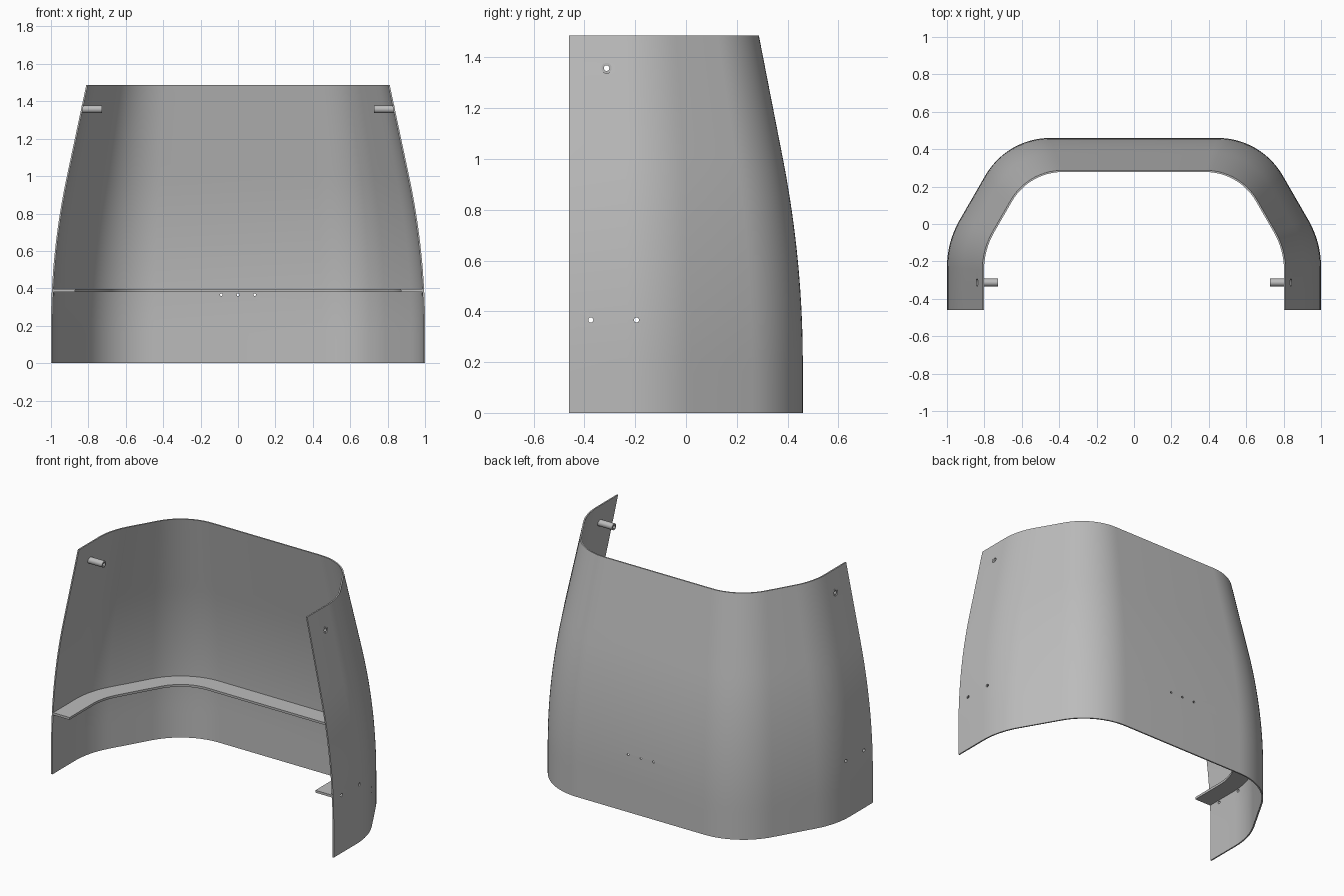
import bpy, bmesh
from math import sin, cos, tan, pi, radians
from mathutils import Matrix, Vector

cube = bpy.data.objects.get("Cube")
if cube:
    bpy.data.objects.remove(cube, do_unlink=True)

HEIGHT, FRONT, THICK = 1.487, -0.46, 0.009

grey = bpy.data.materials.new("plain grey")
grey.use_nodes = True
grey.diffuse_color = (0.5, 0.5, 0.5, 1)
grey.node_tree.nodes["Principled BSDF"].inputs["Base Color"].default_value = (0.5, 0.5, 0.5, 1)


def add_object(name, bm):
    bmesh.ops.recalc_face_normals(bm, faces=bm.faces)
    mesh = bpy.data.meshes.new(name)
    bm.to_mesh(mesh)
    bm.free()
    mesh.materials.append(grey)
    obj = bpy.data.objects.new(name, mesh)
    bpy.context.collection.objects.link(obj)
    return obj


def activate(obj):
    bpy.ops.object.select_all(action='DESELECT')
    obj.select_set(True)
    bpy.context.view_layer.objects.active = obj


def smooth(obj):
    activate(obj)
    bpy.ops.object.shade_smooth_by_angle(angle=radians(30))


def taper(z):
    """Inward lean of the shell: upright, then curved, then straight."""
    start, end, k = 0.2, 1.0, 0.122
    c = min(max(z - start, 0), end - start)
    return k * c * c + 2 * k * c * max(z - end, 0)


def outline(z, inset):
    """Plan of the shell at a height: sides, slanted quarters and back."""
    t = taper(z)
    side = 1 - 1.09 * t - inset
    back = 0.46 - t - inset
    slant = 0.818 - 1.06 * t - inset
    r_side = 0.5 - 0.46 * t - inset
    r_back = 0.4 - 0.46 * t - inset
    s, c = sin(pi / 6), cos(pi / 6)
    side_y = (slant - c * side) / s - r_side * tan(pi / 12)
    back_x = (slant - s * back) / c - r_back * tan(pi / 6)
    pts = [(side, FRONT)]
    for i in range(9):
        a = pi / 6 * i / 8
        pts.append((side - r_side + r_side * cos(a), side_y + r_side * sin(a)))
    for i in range(15):
        a = pi / 6 + pi / 3 * i / 14
        pts.append((back_x + r_back * cos(a), back - r_back + r_back * sin(a)))
    pts += [(-x, y) for x, y in reversed(pts)]
    return [Vector((x, y, z)) for x, y in pts]


def band(name, heights, outer, inner):
    """Closed solid between two insets of the outline."""
    bm = bmesh.new()
    rows = [outline(z, outer) for z in heights]
    rows += [outline(z, inner) for z in reversed(heights)]
    rows = [[bm.verts.new(p) for p in row] for row in rows]
    for a, b in zip(rows, rows[1:] + rows[:1]):
        for i in range(len(a) - 1):
            bm.faces.new((a[i], a[i + 1], b[i + 1], b[i]))
    # end caps
    n = len(rows)
    for e in (0, -1):
        for i in range(len(heights) - 1):
            j = n - 1 - i
            bm.faces.new((rows[i][e], rows[i + 1][e], rows[j - 1][e], rows[j][e]))
    return add_object(name, bm)


def tube(name, x0, x1, y, z, radius, bore, sides=24):
    """Hollow peg lying along x."""
    bm = bmesh.new()
    rings = []
    for x, r in ((x0, radius), (x1, radius), (x1, bore), (x0, bore)):
        rings.append([bm.verts.new((x, y + r * cos(2 * pi * i / sides),
                                    z + r * sin(2 * pi * i / sides))) for i in range(sides)])
    for a, b in zip(rings, rings[1:] + rings[:1]):
        for i in range(sides):
            j = (i + 1) % sides
            bm.faces.new((a[i], a[j], b[j], b[i]))
    return add_object(name, bm)


# Curved shell
shell = band("curved_shell", [HEIGHT * i / 28 for i in range(29)], 0, THICK)

# Drilled holes: peg holes, side pairs and a row of three at the back
PEG_Y, PEG_Z, HOLE_Z = -0.313, 1.358, 0.366
bm = bmesh.new()


def drill(center, axis, radius):
    turn = Matrix.Rotation(pi / 2, 4, axis)
    bmesh.ops.create_cone(bm, cap_ends=True, segments=20, radius1=radius, radius2=radius,
                          depth=0.3, matrix=Matrix.Translation(center) @ turn)


for sx in (-1, 1):
    drill((sx * 0.85, PEG_Y, PEG_Z), 'Y', 0.0205)
    for y in (-0.375, -0.195):
        drill((sx, y, HOLE_Z), 'Y', 0.01)
for x in (-0.09, 0, 0.09):
    drill((x, 0.46, HOLE_Z), 'X', 0.007)
cutter = add_object("hole_cutter", bm)
cutter.hide_render = True

cut = shell.modifiers.new("holes", 'BOOLEAN')
cut.operation = 'DIFFERENCE'
cut.solver = 'EXACT'
cut.object = cutter
activate(shell)
bpy.ops.object.modifier_apply(modifier=cut.name)
bpy.data.objects.remove(cutter, do_unlink=True)
smooth(shell)

# Inner ledge following the wall
smooth(band("inner_ledge", [0.381, 0.396], THICK * 0.8, 0.125))

# Hollow pegs near the upper front corners
for label, sx in (("left", 1), ("right", -1)):
    smooth(tube(label + "_peg", sx * 0.728, sx * 0.836, PEG_Y, PEG_Z, 0.0205, 0.011))
